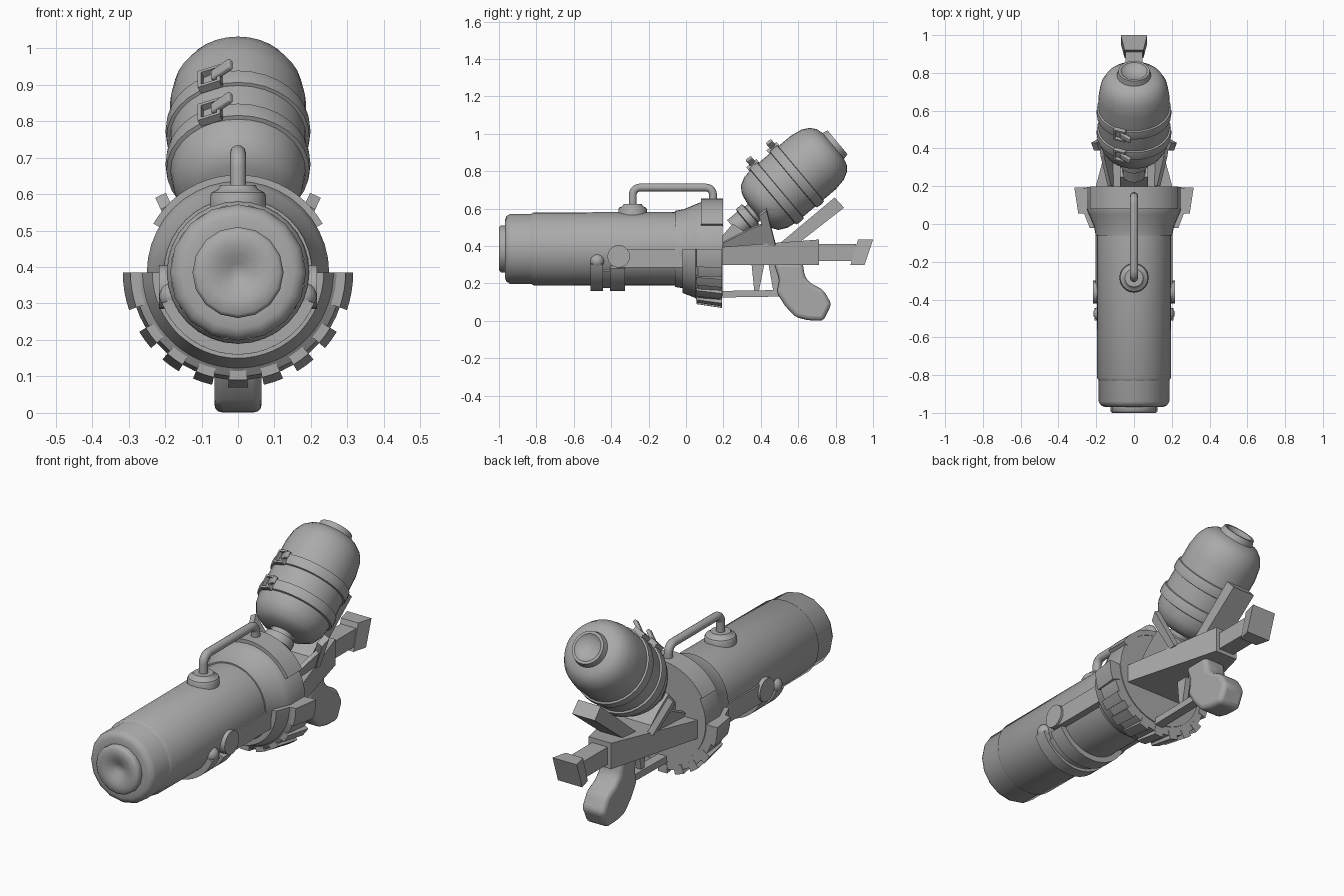
import bpy, bmesh
from math import sin, cos, radians, pi
from mathutils import Matrix, Vector

cube = bpy.data.objects.get("Cube")
if cube:
    bpy.data.objects.remove(cube, do_unlink=True)

grey = bpy.data.materials.new("plain grey")
grey.use_nodes = True
COLOUR = (0.4, 0.4, 0.4, 1)
grey.diffuse_color = COLOUR
grey.node_tree.nodes["Principled BSDF"].inputs["Base Color"].default_value = COLOUR

AXIS = 0.385  # height of the barrel axis
BARREL = Matrix.Translation((0, 0, AXIS))
TANK = Matrix.Translation((0, 0.81, 0.955)) @ Matrix.Rotation(radians(40), 4, 'X')


def finish(bm, name, matrix=Matrix(), smooth=None, bevel=0):
    bmesh.ops.remove_doubles(bm, verts=bm.verts, dist=1e-5)
    bmesh.ops.recalc_face_normals(bm, faces=bm.faces)
    mesh = bpy.data.meshes.new(name)
    bm.to_mesh(mesh)
    bm.free()
    mesh.transform(matrix)
    mesh.materials.append(grey)
    ob = bpy.data.objects.new(name, mesh)
    bpy.context.collection.objects.link(ob)
    if bevel:
        mod = ob.modifiers.new("bevel", 'BEVEL')
        mod.width, mod.segments, mod.limit_method = bevel, 3, 'ANGLE'
    if smooth:
        bpy.ops.object.select_all(action='DESELECT')
        ob.select_set(True)
        bpy.context.view_layer.objects.active = ob
        bpy.ops.object.shade_smooth_by_angle(angle=radians(smooth))
    return ob


def lathe(name, profile, segs=32, matrix=BARREL, arc=None, smooth=35):
    """Turn (radius, y) points round the y axis; an arc gives a closed shell."""
    bm = bmesh.new()
    a0, a1 = arc or (0, 360)
    rings = []
    for i in range(segs + 1):
        a = radians(a0 + (a1 - a0) * i / segs)
        rings.append([bm.verts.new((r * cos(a), y, r * sin(a))) for r, y in profile])
    n = len(profile)
    for p, q in zip(rings, rings[1:]):
        for j in range(n if arc else n - 1):
            k = (j + 1) % n
            bm.faces.new((p[j], p[k], q[k], q[j]))
    if arc:
        bm.faces.new(rings[0])
        bm.faces.new(rings[-1])
    else:
        bmesh.ops.remove_doubles(bm, verts=bm.verts, dist=1e-5)
        bmesh.ops.dissolve_degenerate(bm, edges=bm.edges, dist=1e-5)
    return finish(bm, name, matrix, smooth)


def prism(name, outline, x0, x1, matrix=Matrix(), smooth=None, bevel=0):
    """Extrude a (y, z) outline from x0 to x1."""
    bm = bmesh.new()
    face = bm.faces.new([bm.verts.new((x0, y, z)) for y, z in outline])
    ext = bmesh.ops.extrude_face_region(bm, geom=[face])
    verts = [g for g in ext["geom"] if isinstance(g, bmesh.types.BMVert)]
    bmesh.ops.translate(bm, verts=verts, vec=(x1 - x0, 0, 0))
    return finish(bm, name, matrix, smooth, bevel)


def beam(name, sections):
    """Loft a box along y through (half width, y low, z low, y high, z high)."""
    bm = bmesh.new()
    rings = [[bm.verts.new(c) for c in ((-w, ya, za), (w, ya, za), (w, yb, zb), (-w, yb, zb))]
             for w, ya, za, yb, zb in sections]
    for p, q in zip(rings, rings[1:]):
        for j in range(4):
            k = (j + 1) % 4
            bm.faces.new((p[j], p[k], q[k], q[j]))
    bm.faces.new(rings[0])
    bm.faces.new(rings[-1])
    return finish(bm, name)


# Barrel with dimpled nose, and the sleeve round it
lathe("barrel", [(0, -0.97), (0.025, -0.975), (0.05, -0.992), (0.08, -0.998), (0.115, -1.0),
                 (0.125, -0.99), (0.125, -0.968), (0.155, -0.968), (0.175, -0.96),
                 (0.187, -0.94), (0.187, 0.0)], 16, smooth=50)
lathe("barrel_sleeve", [(0.185, -0.83), (0.195, -0.815), (0.197, -0.05), (0.185, -0.04)])

# Rear collar, back plate and the raised top band
lathe("collar", [(0.19, -0.06), (0.203, -0.06), (0.212, -0.01), (0.238, 0.05), (0.25, 0.08),
                 (0.25, 0.195), (0, 0.195)], 40)
lathe("collar_top_band", [(0.24, 0.08), (0.268, 0.08), (0.268, 0.198), (0.24, 0.198)], 20, arc=(30, 150))

# Toothed half cup under the collar
lathe("lower_cup", [(0.19, -0.02), (0.235, -0.02), (0.262, 0.05), (0.285, 0.065), (0.295, 0.19),
                    (0.19, 0.19)], 30, arc=(180, 360))
tooth = [(0.27, 0.055), (0.295, 0.055), (0.316, 0.193), (0.27, 0.193)]
for i, mid in enumerate(range(216, 325, 18)):
    lathe(f"cup_tooth_{i + 1}", tooth, 2, arc=(mid - 5, mid + 5))
for side, start in (("right", 180), ("left", 341)):
    lathe(f"cup_end_{side}", tooth, 4, arc=(start, start + 19))

# Straps under the barrel
for name, y0, y1, a in (("front_strap", -0.51, -0.445, 202), ("rear_strap", -0.405, -0.325, 208)):
    lathe(name, [(0.19, y0), (0.225, y0), (0.225, y1), (0.19, y1)], 20, arc=(a, 540 - a))
lathe("strap_rail", [(0.18, -0.45), (0.21, -0.45), (0.21, -0.4), (0.18, -0.4)], 20, arc=(215, 325))

# Side rails, pivots, knobs and tank fins, one for each side
fin_web = [(0.2, 0.38), (0.2, 0.42), (0.36, 0.51), (0.42, 0.53), (0.46, 0.4)]
fin_post = [(0.39, 0.58), (0.43, 0.615), (0.478, 0.41), (0.44, 0.41)]
for s, side in ((1, "left"), (-1, "right")):
    prism(f"side_rail_{side}", [(-0.36, 0.285), (0.02, 0.285), (0.02, 0.385), (-0.36, 0.385)],
          s * 0.15, s * 0.205)
    disc = [(-0.36 + 0.06 * cos(t * pi / 10), 0.345 + 0.06 * sin(t * pi / 10)) for t in range(20)]
    prism(f"rail_pivot_{side}", disc, s * 0.15, s * 0.217, smooth=35)
    bm = bmesh.new()
    bmesh.ops.create_uvsphere(bm, u_segments=16, v_segments=10, radius=0.038)
    finish(bm, f"knob_{side}", Matrix.Translation((s * 0.178, -0.475, 0.32)), 60)
    tilt = (Matrix.Translation((s * 0.13, 0, 0.42)) @ Matrix.Rotation(s * radians(25), 4, 'Y')
            @ Matrix.Translation((0, 0, -0.42)))
    prism(f"fin_web_{side}", fin_web, -0.01, 0.01, tilt)
    prism(f"fin_post_{side}", fin_post, -0.016, 0.016, tilt)

# Carrying handle on top
lathe("handle_base", [(0, 0.04), (0.048, 0.04), (0.055, 0.028), (0.072, 0.02), (0.077, 0.01),
                      (0.077, -0.03)], 24,
      Matrix.Translation((0, -0.285, 0.585)) @ Matrix.Rotation(pi / 2, 4, 'X'))
curve = bpy.data.curves.new("handle", 'CURVE')
curve.dimensions, curve.bevel_depth, curve.bevel_resolution = '3D', 0.022, 3
curve.use_fill_caps = True
path = [(-0.285, 0.59)]
for cy, start in ((-0.245, 180), (0.105, 90)):
    path += [(cy + 0.04 * cos(radians(start - d)), 0.673 + 0.04 * sin(radians(start - d)))
             for d in range(0, 91, 18)]
path.append((0.145, 0.62))
spline = curve.splines.new('POLY')
spline.points.add(len(path) - 1)
for p, (y, z) in zip(spline.points, path):
    p.co = (0, y, z, 1)
handle = bpy.data.objects.new("handle", curve)
bpy.context.collection.objects.link(handle)
curve.materials.append(grey)
spline.use_smooth = True
bpy.ops.object.select_all(action='DESELECT')
handle.select_set(True)
bpy.context.view_layer.objects.active = handle
bpy.ops.object.convert(target='MESH')

# Tilted tank with dished end, neck and two bands
lathe("tank", [(0, -0.025), (0.05, -0.02), (0.07, 0), (0.083, 0.0), (0.09, -0.03), (0.125, -0.04),
               (0.155, -0.065), (0.176, -0.105), (0.187, -0.17), (0.187, -0.44), (0.178, -0.5),
               (0.155, -0.545), (0.115, -0.57), (0.06, -0.58)], 32, TANK, smooth=40)
lathe("tank_neck", [(0.055, -0.56), (0.055, -0.6), (0.075, -0.605), (0.075, -0.645), (0.06, -0.65),
                    (0.06, -0.72), (0, -0.72)], 20, TANK)
for name, t in (("upper", -0.284), ("lower", -0.425)):
    lathe(f"tank_band_{name}", [(0.18, t - 0.03), (0.196, t - 0.025), (0.199, t), (0.196, t + 0.025),
                                (0.18, t + 0.03)], 32, TANK)
    # Buckle: four frame bars and a raised tongue, turned to the band surface
    seat = TANK @ Matrix.Rotation(radians(-22), 4, 'Y') @ Matrix.Translation((0, t, 0.2))
    for i, (x, y, hx, hy) in enumerate(((-0.028, 0, 0.005, 0.034), (0.028, 0, 0.005, 0.034),
                                        (0, -0.03, 0.03, 0.005), (0, 0.03, 0.03, 0.005))):
        prism(f"buckle_{name}_bar_{i + 1}", [(y - hy, -0.01), (y + hy, -0.01), (y + hy, 0.014),
                                             (y - hy, 0.014)], x - hx, x + hx, seat)
    tongue = seat @ Matrix.Translation((0.035, 0.004, 0.014)) @ Matrix.Rotation(radians(-20), 4, 'Y')
    prism(f"buckle_{name}_tongue", [(-0.018, -0.008), (0.018, -0.008), (0.018, 0.01), (-0.018, 0.01)],
          -0.03, 0.04, tongue, 40, 0.006)

# Tank socket and cradle beam
prism("tank_socket", [(0.19, 0.37), (0.19, 0.45), (0.25, 0.52), (0.34, 0.46), (0.44, 0.37)], -0.075, 0.075)
prism("tank_cradle", [(0.46, 0.38), (0.53, 0.36), (0.845, 0.605), (0.795, 0.66)], -0.065, 0.065)

# Stock: tapering body, bar and butt
beam("stock_body", [(0.205, 0.19, 0.3, 0.19, 0.395), (0.065, 0.71, 0.3, 0.71, 0.435)])
beam("stock_bar", [(0.045, 0.7, 0.32, 0.7, 0.41), (0.045, 0.91, 0.32, 0.91, 0.41)])
beam("stock_butt", [(0.05, 0.88, 0.3, 0.92, 0.435), (0.07, 0.955, 0.3, 1.0, 0.435)])

# Grip, trigger and guard
prism("grip", [(0.47, 0.31), (0.5, 0.22), (0.485, 0.15), (0.53, 0.08), (0.585, 0.02), (0.65, 0.004),
               (0.735, 0.0), (0.778, 0.09), (0.735, 0.165), (0.67, 0.2), (0.635, 0.235), (0.625, 0.31)],
      -0.065, 0.065, smooth=50, bevel=0.022)
prism("guard_bar", [(0.18, 0.125), (0.5, 0.13), (0.5, 0.165), (0.18, 0.16)], -0.025, 0.025)
prism("trigger", [(0.35, 0.31), (0.365, 0.16), (0.39, 0.16), (0.42, 0.31)], -0.015, 0.015)
prism("guard_post", [(0.44, 0.31), (0.47, 0.14), (0.5, 0.14), (0.5, 0.31)], -0.02, 0.02)
